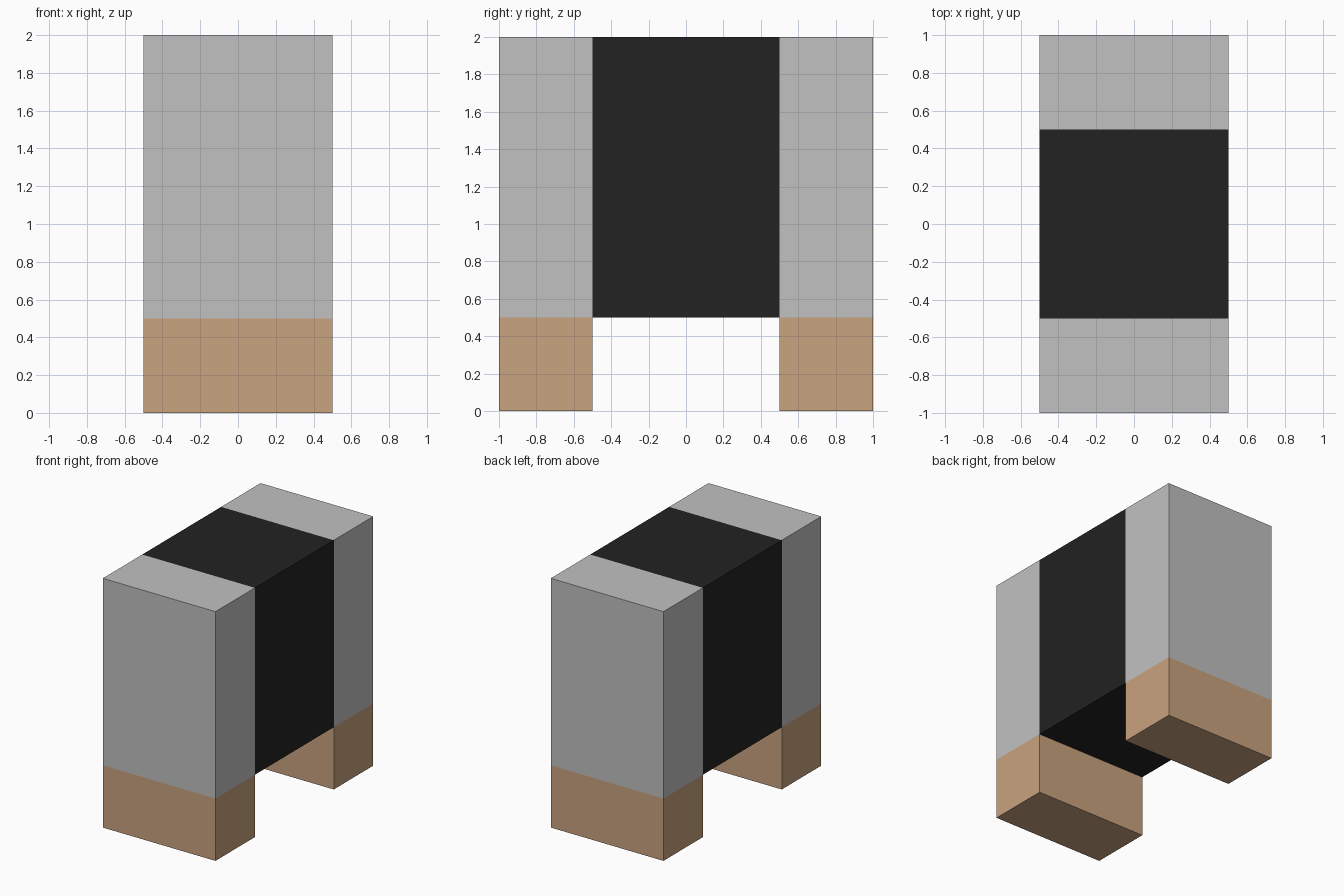
import bpy

if "Cube" in bpy.data.objects:
    bpy.data.objects.remove(bpy.data.objects["Cube"])


def srgb(r, g, b):
    """8-bit screen colour to linear RGBA."""
    def lin(c):
        c /= 255
        return c / 12.92 if c <= 0.04045 else ((c + 0.055) / 1.055) ** 2.4
    return (lin(r), lin(g), lin(b), 1.0)


def material(name, rgb):
    mat = bpy.data.materials.new(name)
    mat.diffuse_color = srgb(*rgb)
    mat.use_nodes = True
    mat.node_tree.nodes["Principled BSDF"].inputs["Base Color"].default_value = mat.diffuse_color
    return mat


def box(name, lo, hi, mat):
    """Box spanning two opposite corners."""
    centre = [(a + b) / 2 for a, b in zip(lo, hi)]
    size = [b - a for a, b in zip(lo, hi)]
    bpy.ops.mesh.primitive_cube_add(size=1, location=centre)
    obj = bpy.context.object
    obj.name = name
    obj.scale = size
    bpy.ops.object.transform_apply(location=False, rotation=False, scale=True)
    obj.data.materials.append(mat)
    return obj


silver = material("silver grey", (193, 193, 193))
black = material("soft black", (34, 34, 34))
tan = material("tan", (201, 163, 127))

# Dark central block bridging the two ends
box("middle_block", (-0.5, -0.5, 0.5), (0.5, 0.5, 2.0), black)

# Front and back ends: grey slab standing on a tan foot
for side, y0 in (("front", -1.0), ("back", 0.5)):
    box(side + "_slab", (-0.5, y0, 0.5), (0.5, y0 + 0.5, 2.0), silver)
    box(side + "_foot", (-0.5, y0, 0.0), (0.5, y0 + 0.5, 0.5), tan)
